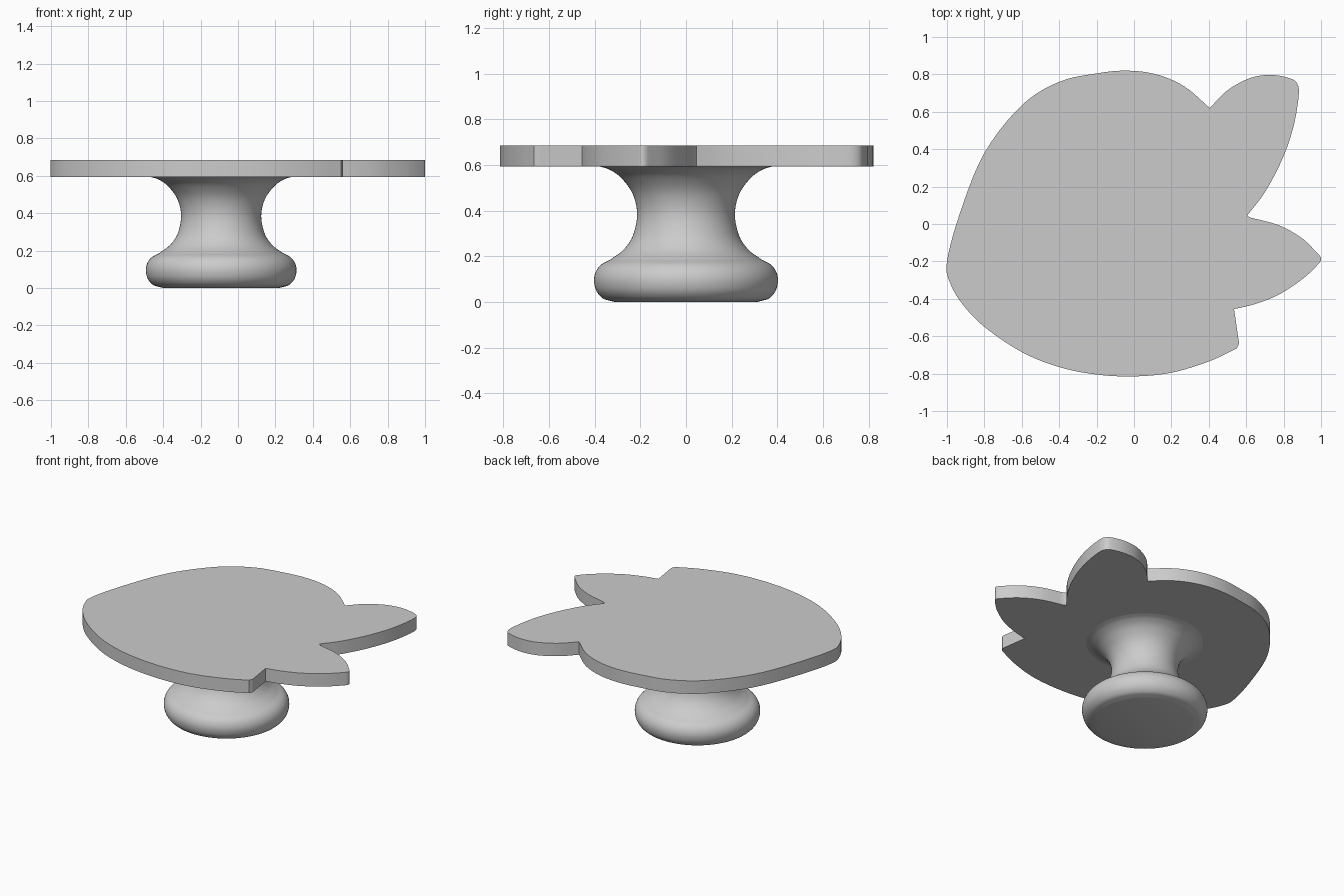
import bpy
import bmesh
import math
from mathutils import Vector

cube = bpy.data.objects.get("Cube")
if cube:
    bpy.data.objects.remove(cube, do_unlink=True)

grey = bpy.data.materials.new("plain grey")
grey.use_nodes = True
grey.diffuse_color = (0.6, 0.6, 0.6, 1)
grey.node_tree.nodes["Principled BSDF"].inputs["Base Color"].default_value = grey.diffuse_color


def smooth_path(points, steps=5):
    """Rounded path through the points, without the final one."""
    pts = [Vector(p) for p in points]
    pts = [pts[0] * 2 - pts[1]] + pts + [pts[-1] * 2 - pts[-2]]
    path = []
    for a, b, c, d in zip(pts, pts[1:], pts[2:], pts[3:]):
        for i in range(steps):
            t = i / steps
            path.append(b + (c - a) * t / 2
                        + (a * 2 - b * 5 + c * 4 - d) * t ** 2 / 2
                        + (b * 3 - a - c * 3 + d) * t ** 3 / 2)
    return path


def finish(bm, name, angle):
    """Turn the bmesh into a shaded, coloured object."""
    bmesh.ops.recalc_face_normals(bm, faces=bm.faces)
    mesh = bpy.data.meshes.new(name)
    bm.to_mesh(mesh)
    bm.free()
    mesh.materials.append(grey)
    obj = bpy.data.objects.new(name, mesh)
    bpy.context.collection.objects.link(obj)
    bpy.ops.object.select_all(action="DESELECT")
    obj.select_set(True)
    bpy.context.view_layer.objects.active = obj
    bpy.ops.object.shade_smooth_by_angle(angle=math.radians(angle))
    return obj


# Flat plate outline: round body, small step, then two pointed leaves
body = [(.405, .62), (.27, .735), (.12, .8), (-.04, .82), (-.2, .805), (-.4, .76),
        (-.6, .635), (-.8, .38), (-.93, .06), (-1, -.2), (-.985, -.31), (-.92, -.425),
        (-.8, -.55), (-.6, -.685), (-.4, -.765), (-.2, -.805), (0, -.815), (.2, -.795),
        (.4, -.735), (.55, -.665)]
step = [(.55, -.665), (.562, -.64), (.535, -.455)]
low_leaf = [(.535, -.455), (.64, -.43), (.77, -.38), (.9, -.295), (.98, -.22),
            (1, -.185), (.97, -.145), (.89, -.07), (.77, -.005), (.62, .035)]
notch = [(.62, .035), (.605, .045)]
high_leaf = [(.605, .045), (.7, .17), (.79, .34), (.85, .51), (.88, .68),
             (.873, .75), (.83, .78), (.73, .797), (.62, .78), (.5, .715), (.405, .62)]

outline = smooth_path(body) + [Vector(p) for p in step[:-1]]
outline += smooth_path(low_leaf) + [Vector(notch[0])] + smooth_path(high_leaf)

PLATE_BOTTOM, PLATE_TOP = .593, .685
bm = bmesh.new()
base = bm.faces.new([bm.verts.new((p.x, p.y, PLATE_BOTTOM)) for p in outline])
lifted = bmesh.ops.extrude_face_region(bm, geom=[base], use_keep_orig=True)
top_verts = [g for g in lifted["geom"] if isinstance(g, bmesh.types.BMVert)]
bmesh.ops.translate(bm, verts=top_verts, vec=(0, 0, PLATE_TOP - PLATE_BOTTOM))
bmesh.ops.remove_doubles(bm, verts=bm.verts, dist=.0005)
finish(bm, "leaf_plate", 30)

# Turned pedestal: rounded foot, then a waisted neck flaring up to the plate
foot = [(.33, .005), (.365, .017), (.393, .05), (.403, .095), (.394, .135),
        (.37, .165), (.33, .187)]
neck = [(.33, .187), (.275, .228), (.233, .29), (.214, .385), (.234, .475),
        (.285, .545), (.335, .58), (.375, .593)]
profile = [Vector((0, 0)), Vector((.31, 0))] + smooth_path(foot) + smooth_path(neck)
profile += [Vector(neck[-1]), Vector((0, neck[-1][1]))]

bm = bmesh.new()
ring = [bm.verts.new((p.x, 0, p.y)) for p in profile]
edges = [bm.edges.new(pair) for pair in zip(ring, ring[1:])]
bmesh.ops.spin(bm, geom=ring + edges, cent=(0, 0, 0), axis=(0, 0, 1),
               angle=math.tau, steps=96, use_merge=True)
bmesh.ops.remove_doubles(bm, verts=bm.verts, dist=.0005)
pedestal = finish(bm, "pedestal", 35)
pedestal.location.x = -.09
